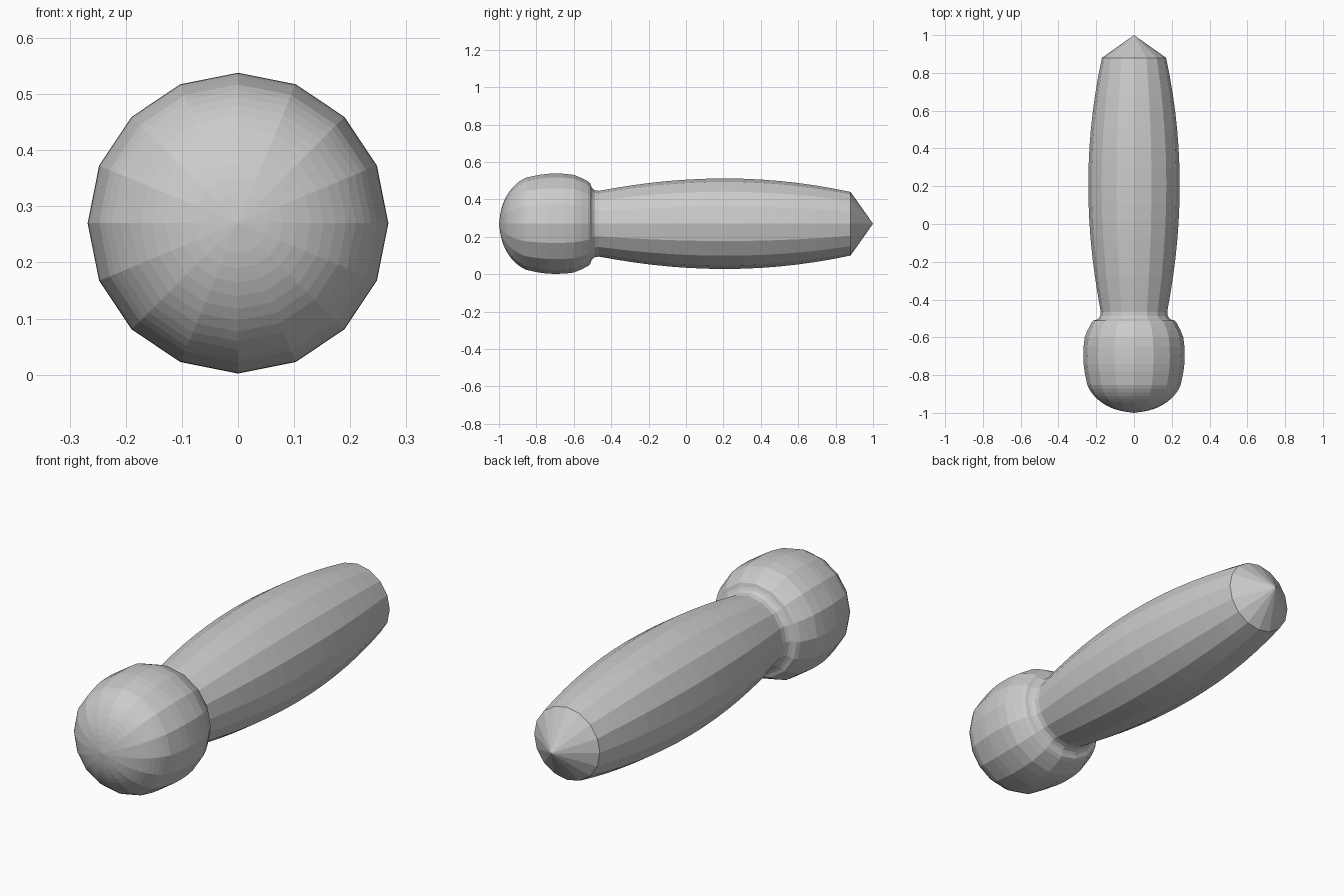
import bpy, bmesh, math

if "Cube" in bpy.data.objects:
    bpy.data.objects.remove(bpy.data.objects["Cube"])

SIDES = 16
AXIS_Z = 0.27


def lathe(name, profile):
    """Spin (y, radius) points around the y axis; zero radius closes to a tip."""
    bm = bmesh.new()
    rings = []
    for y, r in profile:
        if r == 0:
            rings.append([bm.verts.new((0, y, AXIS_Z))] * SIDES)
        else:
            rings.append([bm.verts.new((r * math.cos(2 * math.pi * i / SIDES), y,
                                        AXIS_Z + r * math.sin(2 * math.pi * i / SIDES)))
                          for i in range(SIDES)])
    for a, b in zip(rings, rings[1:]):
        for i in range(SIDES):
            j = (i + 1) % SIDES
            quad = list(dict.fromkeys((a[i], a[j], b[j], b[i])))
            bm.faces.new(quad)
    bmesh.ops.recalc_face_normals(bm, faces=bm.faces)
    mesh = bpy.data.meshes.new(name)
    bm.to_mesh(mesh)
    bm.free()
    obj = bpy.data.objects.new(name, mesh)
    bpy.context.collection.objects.link(obj)
    return obj


# Rounded knob: domed front, gently bulged side, rounded rear lip
profile = [(-1.0, 0)]
for k in range(2, 13):
    t = math.radians(k * 6)
    profile.append((-0.787 - 0.21 * math.cos(t), 0.26 * math.sin(t)))
profile += [(-0.82, 0.254), (-0.78, 0.262), (-0.74, 0.267), (-0.70, 0.268),
            (-0.65, 0.267), (-0.60, 0.261), (-0.56, 0.245), (-0.525, 0.227),
            (-0.512, 0.216)]

# Small fillet at the neck
profile += [(-0.507, 0.20), (-0.50, 0.188), (-0.487, 0.179), (-0.465, 0.176)]

# Barrel-shaped grip
for k in range(1, 15):
    y = -0.465 + (0.88 + 0.465) * k / 14
    d = (y - 0.21) / 0.67
    profile.append((y, 0.242 - (0.066 if d < 0 else 0.072) * abs(d) ** 2))

# Pointed end
profile.append((1.0, 0))

lathe("knobbed_handle", profile)
